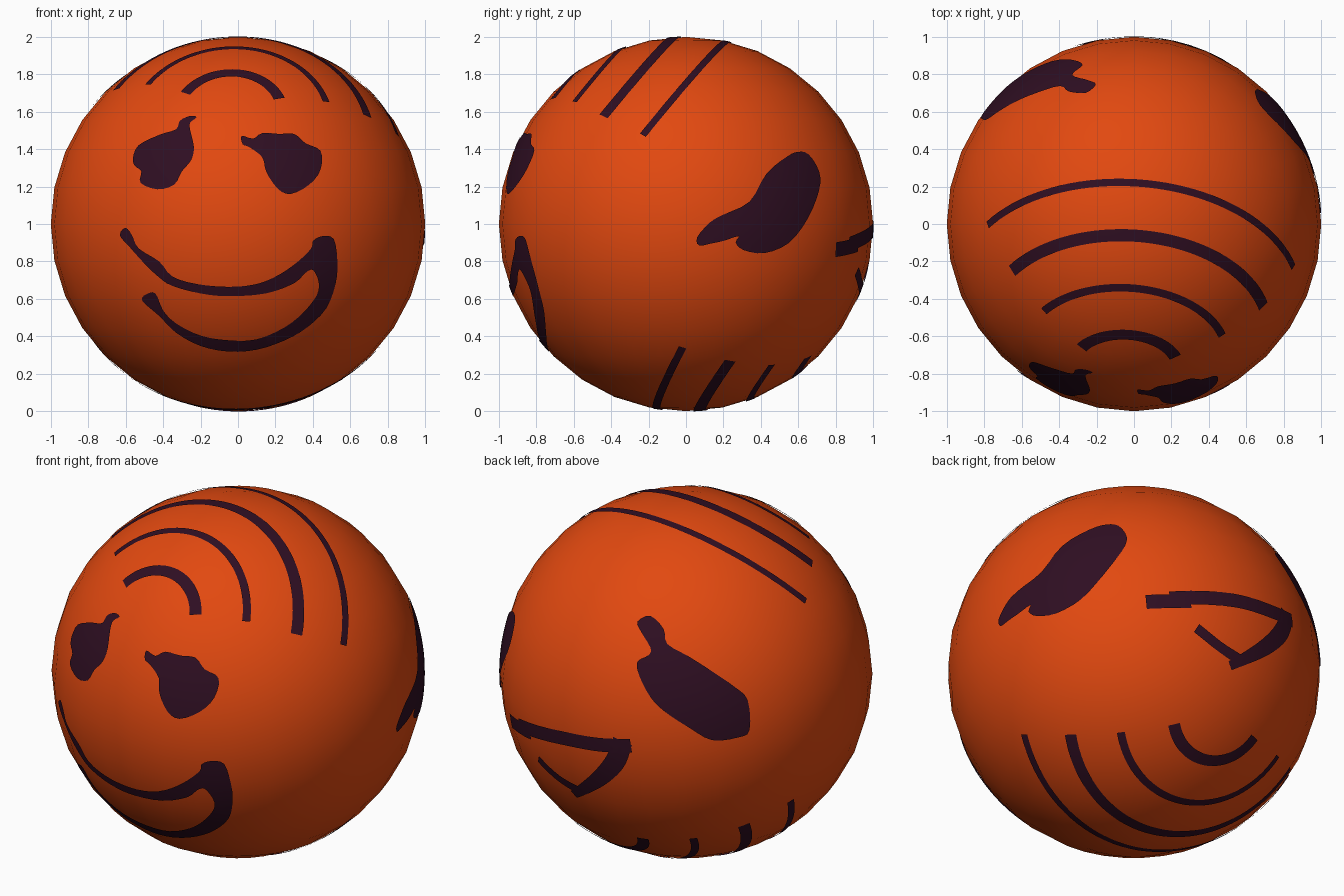
import bpy, bmesh, math
from mathutils import Vector, Matrix
from mathutils.geometry import delaunay_2d_cdt

if "Cube" in bpy.data.objects:
    bpy.data.objects.remove(bpy.data.objects["Cube"])

CENTRE = Vector((0, 0, 1))
LIFT = 1.002          # painted marks float just above the ball
# viewing directions (azimuth, elevation) used to lay marks onto the ball
FRONT, RIGHT, TOP = (-90, 0), (0, 0), (-90, 90)
BACK_LEFT, BACK_RIGHT = (125, 25), (50, -30)


def material(name, rgb):
    m = bpy.data.materials.new(name)
    m.diffuse_color = (*rgb, 1)
    m.use_nodes = True
    m.node_tree.nodes["Principled BSDF"].inputs["Base Color"].default_value = m.diffuse_color
    return m


orange = material("orange", (0.76, 0.066, 0.005))
dark = material("dark_plum", (0.028, 0.0045, 0.016))


def on_ball(view, u, v):
    """Point of the unit sphere seen at (u, v) from a viewing direction."""
    a, e = (math.radians(t) for t in view)
    right = Vector((-math.sin(a), math.cos(a), 0))
    up = Vector((-math.sin(e) * math.cos(a), -math.sin(e) * math.sin(a), math.cos(e)))
    w = math.sqrt(max(0, 1 - u * u - v * v))
    return (right * u + up * v + right.cross(up) * w).normalized()


def spline(pts, closed, steps=5):
    """Catmull-Rom curve through points of any dimension."""
    n = len(pts)
    get = (lambda i: pts[i % n]) if closed else (lambda i: pts[min(max(i, 0), n - 1)])
    out = []
    for i in range(n if closed else n - 1):
        p0, p1, p2, p3 = (get(i + k) for k in (-1, 0, 1, 2))
        for s in range(steps):
            t = s / steps
            out.append((p1 * 2 + (p2 - p0) * t + (p0 * 2 - p1 * 5 + p2 * 4 - p3) * t * t
                        + (p1 * 3 - p0 - p2 * 3 + p3) * t ** 3) * 0.5)
    return out if closed else out + [pts[-1]]


def plate(name, verts, faces):
    bm = bmesh.new()
    vs = [bm.verts.new(v.normalized() * LIFT + CENTRE) for v in verts]
    for f in faces:
        bm.faces.new([vs[i] for i in f])
    bmesh.ops.delete(bm, geom=[v for v in bm.verts if not v.link_faces], context='VERTS')
    bm.normal_update()
    for f in bm.faces:
        f.smooth = True
        if f.normal.dot(f.calc_center_median() - CENTRE) < 0:
            f.normal_flip()
    me = bpy.data.meshes.new(name)
    bm.to_mesh(me)
    bm.free()
    me.materials.append(dark)
    bpy.context.collection.objects.link(bpy.data.objects.new(name, me))


def patch(name, view, outline):
    """Filled outline drawn in a view and wrapped on the ball."""
    edge = spline([Vector(p) for p in outline], True, 3)
    n = len(edge)
    grid = [Vector((i * 0.05 + 0.003, j * 0.05 + 0.002))
            for i in range(-20, 21) for j in range(-20, 21)]
    vs, _, faces, *_ = delaunay_2d_cdt(edge + grid, [], [list(range(n))], 1, 1e-5)
    plate(name, [on_ball(view, *v) for v in vs], faces)


def stroke(name, path, widths):
    """Band of given widths along a path on the ball."""
    verts, faces = [], []
    for i, p in enumerate(path):
        tangent = path[min(i + 1, len(path) - 1)] - path[max(i - 1, 0)]
        side = tangent.cross(p).normalized() * widths[i] / 2
        verts += [p - side, p, p + side]
        if i:
            k = 3 * i
            faces += [(k - 3, k - 2, k + 1, k), (k - 2, k - 1, k + 2, k + 1)]
    plate(name, verts, faces)


def stripe(name, a, b, c, width, n=40):
    """Circular band through three points of the ball."""
    axis = (b - a).cross(c - a).normalized()
    hub = axis * a.dot(axis)
    ra, rc = a - hub, c - hub
    sweep = math.atan2(axis.dot(ra.cross(rc)), ra.dot(rc)) % (2 * math.pi)
    path = [hub + Matrix.Rotation(sweep * i / n, 3, axis) @ ra for i in range(n + 1)]
    stroke(name, path, [width] * (n + 1))


# Ball
bpy.ops.mesh.primitive_uv_sphere_add(segments=32, ring_count=16, radius=1, location=CENTRE)
ball = bpy.context.object
ball.name = "ball"
ball.data.materials.append(orange)
bpy.ops.object.shade_smooth()

# Front face: eyes and open mouth
patch("front_left_eye", FRONT, [
    (-.56, .35), (-.53, .42), (-.42, .475), (-.33, .505), (-.31, .55), (-.26, .575),
    (-.22, .57), (-.255, .54), (-.255, .50), (-.235, .41), (-.25, .34), (-.30, .28),
    (-.34, .21), (-.43, .185), (-.52, .22), (-.515, .28), (-.55, .31)])
patch("front_right_eye", FRONT, [
    (.02, .47), (.08, .455), (.13, .485), (.22, .48), (.30, .48), (.36, .43), (.44, .39),
    (.44, .29), (.38, .21), (.28, .16), (.21, .19), (.15, .28), (.13, .355), (.06, .41),
    (.025, .425)])
patch("front_mouth", FRONT, [
    (-.63, -.06), (-.60, -.02), (-.565, -.06), (-.53, -.13), (-.42, -.20), (-.35, -.28),
    (-.22, -.32), (-.05, -.335), (.10, -.32), (.22, -.27), (.32, -.20), (.39, -.13),
    (.40, -.09), (.45, -.065), (.51, -.08), (.53, -.20), (.52, -.32), (.47, -.45),
    (.37, -.55), (.25, -.62), (.10, -.67), (-.05, -.68), (-.20, -.65), (-.33, -.58),
    (-.42, -.49), (-.51, -.41), (-.49, -.375), (-.44, -.37), (-.40, -.46), (-.33, -.53),
    (-.20, -.595), (-.05, -.62), (.10, -.615), (.25, -.55), (.35, -.47), (.42, -.38),
    (.43, -.31), (.40, -.245), (.36, -.26), (.30, -.315), (.15, -.37), (-.05, -.385),
    (-.20, -.37), (-.35, -.33), (-.42, -.285), (-.50, -.21), (-.58, -.12)])

# Back face: eyes and triangular mouth
patch("back_right_eye", RIGHT, [
    (.06, -.07), (.13, .01), (.20, .05), (.34, .12), (.43, .27), (.54, .36), (.60, .385),
    (.655, .37), (.71, .28), (.71, .18), (.65, .03), (.55, -.10), (.42, -.155),
    (.31, -.14), (.265, -.10), (.28, -.065), (.20, -.09), (.13, -.105), (.07, -.115)])
patch("back_left_eye", BACK_LEFT, [
    (-.26, .27), (-.19, .30), (-.12, .23), (-.10, .15), (.02, .08), (.16, -.01),
    (.26, -.08), (.33, -.15), (.34, -.31), (.28, -.35), (.14, -.365), (.02, -.30),
    (-.11, -.215), (-.19, -.135), (-.25, -.02), (-.26, .055), (-.20, .09), (-.19, .13),
    (-.24, .215)])


def polyline(name, spots):
    pts = spline([on_ball(v, x, y) for v, x, y, _ in spots], False)
    ws = spline([Vector((s[3], 0)) for s in spots], False)
    stroke(name, [p.normalized() for p in pts], [w.x for w in ws])


polyline("back_mouth_top", [
    (BACK_RIGHT, .065, .375, .08), (BACK_RIGHT, .30, .38, .08), (BACK_LEFT, -.89, -.285, .08),
    (BACK_LEFT, -.68, -.35, .08), (BACK_LEFT, -.46, -.39, .08), (BACK_LEFT, -.295, -.395, .08)])
polyline("back_mouth_side", [
    (BACK_LEFT, -.34, -.37, .11), (BACK_LEFT, -.38, -.48, .11), (BACK_LEFT, -.47, -.575, .09),
    (BACK_LEFT, -.60, -.655, .05)])
polyline("back_mouth_bottom", [
    (BACK_LEFT, -.56, -.64, .06), (BACK_LEFT, -.68, -.57, .055), (BACK_LEFT, -.79, -.465, .055)])

# Curved stripes over the top
for i, (a, b, c, w) in enumerate([
        ((-.78, -.005), (0, .22), (.85, -.23), .04),
        ((-.65, -.25), (-.05, -.06), (.69, -.44), .065),
        ((-.48, -.465), (-.05, -.34), (.47, -.595), .043),
        ((-.28, -.66), (-.06, -.59), (.22, -.71), .065)]):
    stripe(f"top_stripe_{i + 1}", *(on_ball(TOP, *p) for p in (a, b, c)), w)

# Curved stripes under the bottom
for i, (a, b, c, w) in enumerate([
        ((BACK_RIGHT, .215, -.28), (BACK_RIGHT, .42, -.475), (BACK_RIGHT, .645, -.35), .065),
        ((BACK_RIGHT, -.07, -.323), (BACK_RIGHT, .33, -.70), (BACK_RIGHT, .77, -.45), .043),
        ((BACK_RIGHT, -.34, -.335), (BACK_RIGHT, .19, -.866), (BACK_LEFT, .31, -.82), .065),
        ((BACK_RIGHT, -.588, -.335), (BACK_RIGHT, -.156, -.89), (BACK_LEFT, .56, -.69), .042)]):
    stripe(f"bottom_stripe_{i + 1}", *(on_ball(*p) for p in (a, b, c)), w)
